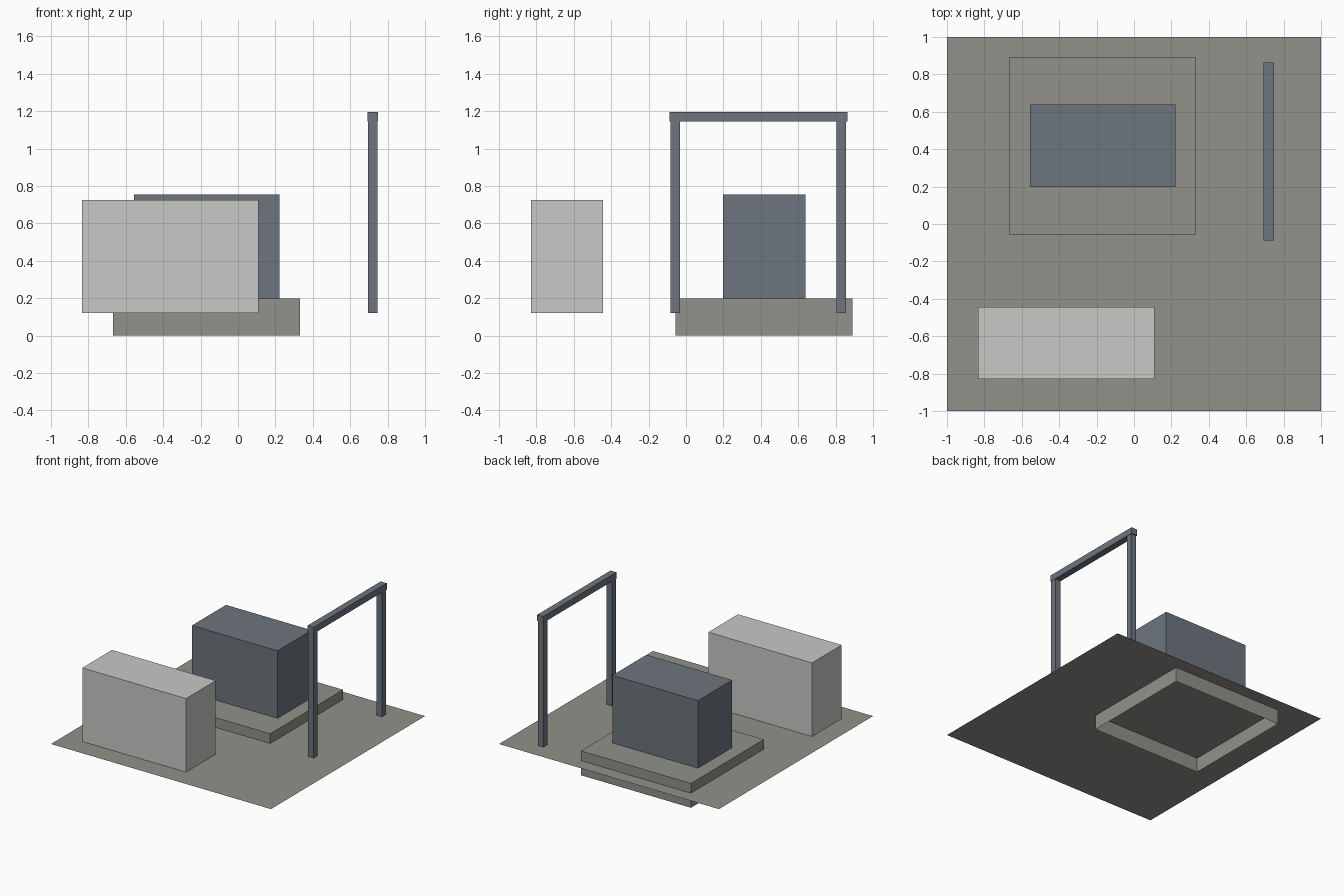
import bpy, bmesh

if "Cube" in bpy.data.objects:
    bpy.data.objects.remove(bpy.data.objects["Cube"])


def material(name, rgb):
    m = bpy.data.materials.new(name)
    lin = [((c / 255 + 0.055) / 1.055) ** 2.4 for c in rgb]
    m.diffuse_color = (*lin, 1)
    m.use_nodes = True
    m.node_tree.nodes["Principled BSDF"].inputs["Base Color"].default_value = m.diffuse_color
    return m


TAUPE = material("taupe stone", (146, 145, 138))
SLATE = material("slate blue", (109, 117, 125))
PALE = material("pale grey", (200, 200, 198))


def finish(name, bm, mat):
    mesh = bpy.data.meshes.new(name)
    bm.to_mesh(mesh)
    bm.free()
    mesh.materials.append(mat)
    bpy.context.collection.objects.link(bpy.data.objects.new(name, mesh))


def block(name, x, y, z, mat, open_bottom=True):
    """Box between the given limits, optionally without its underside."""
    bm = bmesh.new()
    bmesh.ops.create_cube(bm, size=1)
    if open_bottom:
        under = [f for f in bm.faces if f.normal.z < -0.5]
        bmesh.ops.delete(bm, geom=under, context='FACES_ONLY')
    for v in bm.verts:
        v.co = [lim[0] if c < 0 else lim[1] for c, lim in zip(v.co, (x, y, z))]
    finish(name, bm, mat)


GROUND = 0.12

# Flat ground sheet
bm = bmesh.new()
bmesh.ops.create_grid(bm, x_segments=1, y_segments=1, size=1)
for v in bm.verts:
    v.co.z = GROUND
finish("ground_sheet", bm, TAUPE)

# Hollow plinth passing through the ground, with the main block on it
block("plinth", (-0.668, 0.332), (-0.056, 0.89), (0, 0.2), TAUPE)
block("main_block", (-0.557, 0.221), (0.197, 0.64), (0.2, 0.755), SLATE)

# Free-standing pale block
block("front_block", (-0.834, 0.109), (-0.83, -0.445), (GROUND, 0.725), PALE)

# Gateway: two posts and a crossbeam
for name, y in (("front_post", -0.058), ("back_post", 0.83)):
    block(name, (0.696, 0.745), (y - 0.025, y + 0.025), (GROUND, 1.145), SLATE)
block("crossbeam", (0.693, 0.748), (-0.088, 0.863), (1.145, 1.197), SLATE, False)
